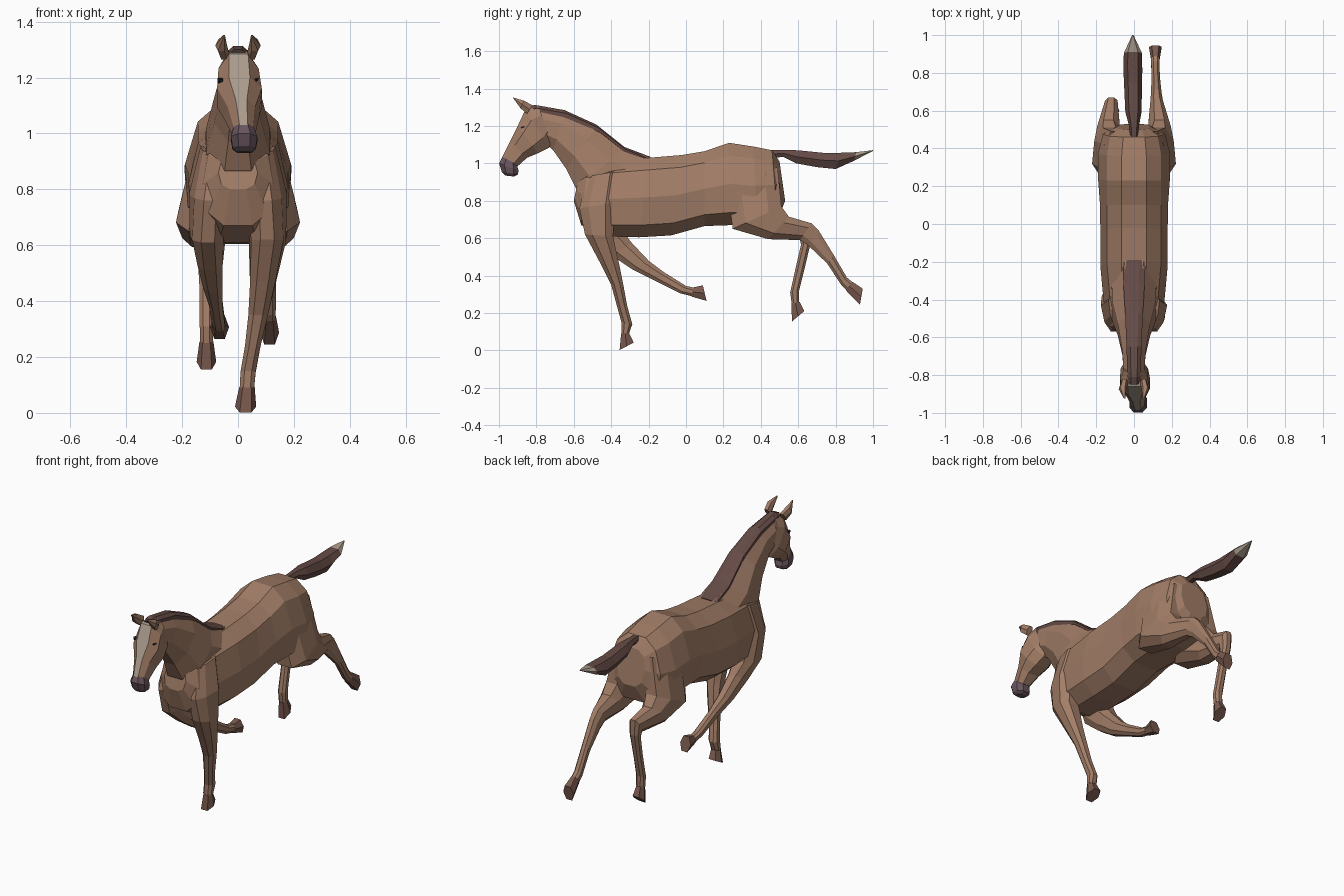
import bpy, bmesh
from math import sin, cos, pi, copysign


def material(name, rgb):
    m = bpy.data.materials.new(name)
    m.diffuse_color = (*rgb, 1)
    return m


COAT = material("coat", (0.36, 0.205, 0.135))
MANE = material("mane", (0.13, 0.07, 0.06))
MUZZLE = material("muzzle", (0.14, 0.09, 0.11))
BLAZE = material("blaze", (0.40, 0.33, 0.26))
HOOF = material("hoof", (0.19, 0.10, 0.075))
DARK = material("dark", (0.02, 0.015, 0.015))


def loft(name, stations, mat, n=8, e=0.85, side=1, stripe=None):
    """Skin rings given as (top y, z, bottom y, z, centre x, half width, optional top taper)."""
    p = lambda v: copysign(abs(v) ** e, v) if abs(v) > 1e-6 else 0
    unit = [(p(cos(2 * pi * (k + .5) / n)), p(sin(2 * pi * (k + .5) / n))) for k in range(n)]
    mc, ms = max(u[0] for u in unit), max(u[1] for u in unit)
    bm = bmesh.new()
    rings = []
    for y1, z1, y2, z2, x, w, *t in stations:
        t = t[0] if t else 0
        rings.append([bm.verts.new((side * (x + w * s / ms * (1 - t * c / mc)),
                                    (y1 + y2) / 2 + (y1 - y2) / 2 * c / mc,
                                    (z1 + z2) / 2 + (z1 - z2) / 2 * c / mc)) for c, s in unit])
    for a, b in zip(rings, rings[1:]):
        for k in range(n):
            j = (k + 1) % n
            f = bm.faces.new((a[k], a[j], b[j], b[k]))
            if stripe and k == n - 1:
                f.material_index = 1
    bm.faces.new(rings[0])
    bm.faces.new(rings[-1])
    bmesh.ops.recalc_face_normals(bm, faces=bm.faces)
    me = bpy.data.meshes.new(name)
    bm.to_mesh(me)
    bm.free()
    me.materials.append(mat)
    if stripe:
        me.materials.append(stripe)
    ob = bpy.data.objects.new(name, me)
    bpy.context.collection.objects.link(ob)
    return ob


# Trunk from chest to rump
loft("body", [
    (-.575, .92, -.60, .80, 0, .07),
    (-.53, .97, -.56, .67, 0, .125),
    (-.40, 1.01, -.44, .61, 0, .16, .1),
    (-.20, 1.03, -.25, .605, 0, .178, .08),
    (-.02, 1.045, -.08, .615, 0, .178, .08),
    (.10, 1.065, .10, .665, 0, .18, .1),
    (.23, 1.11, .24, .67, 0, .19, .16),
    (.36, 1.09, .38, .67, 0, .192, .17),
    (.46, 1.07, .49, .70, 0, .165, .15),
    (.50, 1.01, .53, .80, 0, .09)], COAT, n=10, e=.76)

# Neck
loft("neck", [
    (-.19, 1.03, -.48, .74, 0, .12),
    (-.33, 1.075, -.59, .87, 0, .115),
    (-.48, 1.195, -.64, .97, 0, .085),
    (-.65, 1.27, -.71, 1.07, 0, .062),
    (-.80, 1.30, -.74, 1.10, 0, .055)], COAT, e=1)

# Head with pale face stripe, and muzzle
loft("head", [
    (-.79, 1.305, -.72, 1.13, 0, .055),
    (-.86, 1.285, -.73, 1.085, .002, .072),
    (-.90, 1.20, -.79, 1.055, .005, .08),
    (-.94, 1.12, -.85, 1.03, .012, .056, .25),
    (-.985, 1.03, -.90, .985, .02, .038, .2)], COAT, stripe=BLAZE)
loft("muzzle", [
    (-.982, 1.035, -.905, .995, .02, .039, .2),
    (-.999, 1.0, -.895, .96, .022, .047),
    (-.985, .955, -.90, .94, .022, .042),
    (-.965, .935, -.92, .93, .022, .028)], MUZZLE)

# Ears and eyes
for s, nm in ((1, "right"), (-1, "left")):
    loft(f"{nm}_ear", [
        (-.82, 1.31, -.85, 1.265, .05, .018),
        (-.865, 1.335, -.885, 1.295, .06, .021),
        (-.925, 1.353, -.92, 1.343, .05, .004)], COAT, n=6, side=s)
    loft(f"{nm}_eye", [
        (-.885, 1.195, -.88, 1.185, .06, .006),
        (-.87, 1.198, -.86, 1.178, .064, .01),
        (-.85, 1.195, -.845, 1.185, .064, .006)], DARK, n=4, side=s)

# Mane along the crest
loft("mane", [
    (-.19, 1.035, -.21, .99, 0, .06),
    (-.33, 1.088, -.31, 1.04, 0, .056),
    (-.48, 1.208, -.45, 1.15, 0, .047),
    (-.65, 1.285, -.62, 1.22, 0, .04),
    (-.81, 1.313, -.79, 1.25, 0, .035),
    (-.85, 1.30, -.82, 1.25, 0, .03)], MANE)

# Streaming tail with pale tip
loft("tail", [
    (.44, 1.07, .47, 1.03, 0, .018),
    (.53, 1.072, .52, 1.035, 0, .028),
    (.60, 1.07, .59, 1.0, -.003, .043),
    (.75, 1.055, .70, .98, -.005, .047),
    (.83, 1.057, .80, .97, -.006, .05),
    (.91, 1.06, .90, 1.015, -.006, .048)], MANE, n=6)
loft("tail_tip", [
    (.91, 1.06, .90, 1.015, -.006, .048),
    (1.0, 1.071, .998, 1.066, -.006, .004)], BLAZE, n=6)

# Hind legs: shared thigh, different lower legs (taper thins the back of the thigh)
thigh = [(.49, .98, .22, .87, .095, .07, .2),
         (.51, .77, .25, .65, .13, .086, .15),
         (.55, .715, .44, .595, .135, .062, .1),
         (.67, .68, .61, .59, .12, .033)]
loft("right_hind_leg", thigh + [
    (.71, .64, .655, .56, .118, .028),
    (.79, .51, .755, .465, .115, .022),
    (.86, .39, .83, .35, .113, .022),
    (.89, .365, .855, .325, .113, .022)], COAT)
loft("right_hind_hoof", [
    (.89, .367, .853, .323, .113, .023),
    (.945, .33, .93, .245, .113, .034)], HOOF, n=6)
loft("left_hind_leg", thigh + [
    (.67, .59, .615, .565, .118, .027),
    (.637, .45, .588, .45, .115, .023),
    (.605, .32, .557, .31, .113, .024),
    (.605, .26, .565, .25, .113, .023)], COAT, side=-1)
loft("left_hind_hoof", [
    (.607, .26, .563, .25, .113, .025),
    (.632, .21, .567, .155, .113, .035)], HOOF, n=6, side=-1)

# Fore legs: shared shoulder thinning to the front, right planted, left folded back
shoulder = [(-.53, .93, -.36, .96, .08, .05, .2),
            (-.57, .76, -.38, .79, .10, .066, .3)]
loft("right_fore_leg", shoulder + [
    (-.54, .62, -.39, .61, .105, .062, .15),
    (-.46, .47, -.355, .45, .088, .045),
    (-.40, .35, -.335, .35, .072, .035),
    (-.37, .24, -.315, .24, .053, .028),
    (-.345, .15, -.287, .14, .036, .027),
    (-.345, .09, -.305, .09, .032, .026)], COAT)
loft("right_fore_hoof", [
    (-.347, .09, -.303, .09, .032, .028),
    (-.355, .002, -.28, .042, .027, .038)], HOOF, n=6)
loft("left_fore_leg", shoulder + [
    (-.52, .61, -.34, .64, .108, .06, .15),
    (-.40, .51, -.29, .575, .10, .045),
    (-.29, .435, -.20, .48, .09, .035),
    (-.16, .37, -.12, .42, .08, .024),
    (-.03, .305, 0, .345, .07, .023),
    (.03, .29, .045, .335, .068, .022)], COAT, side=-1)
loft("left_fore_hoof", [
    (.03, .288, .04, .337, .068, .024),
    (.11, .265, .09, .348, .066, .034)], HOOF, n=6, side=-1)
